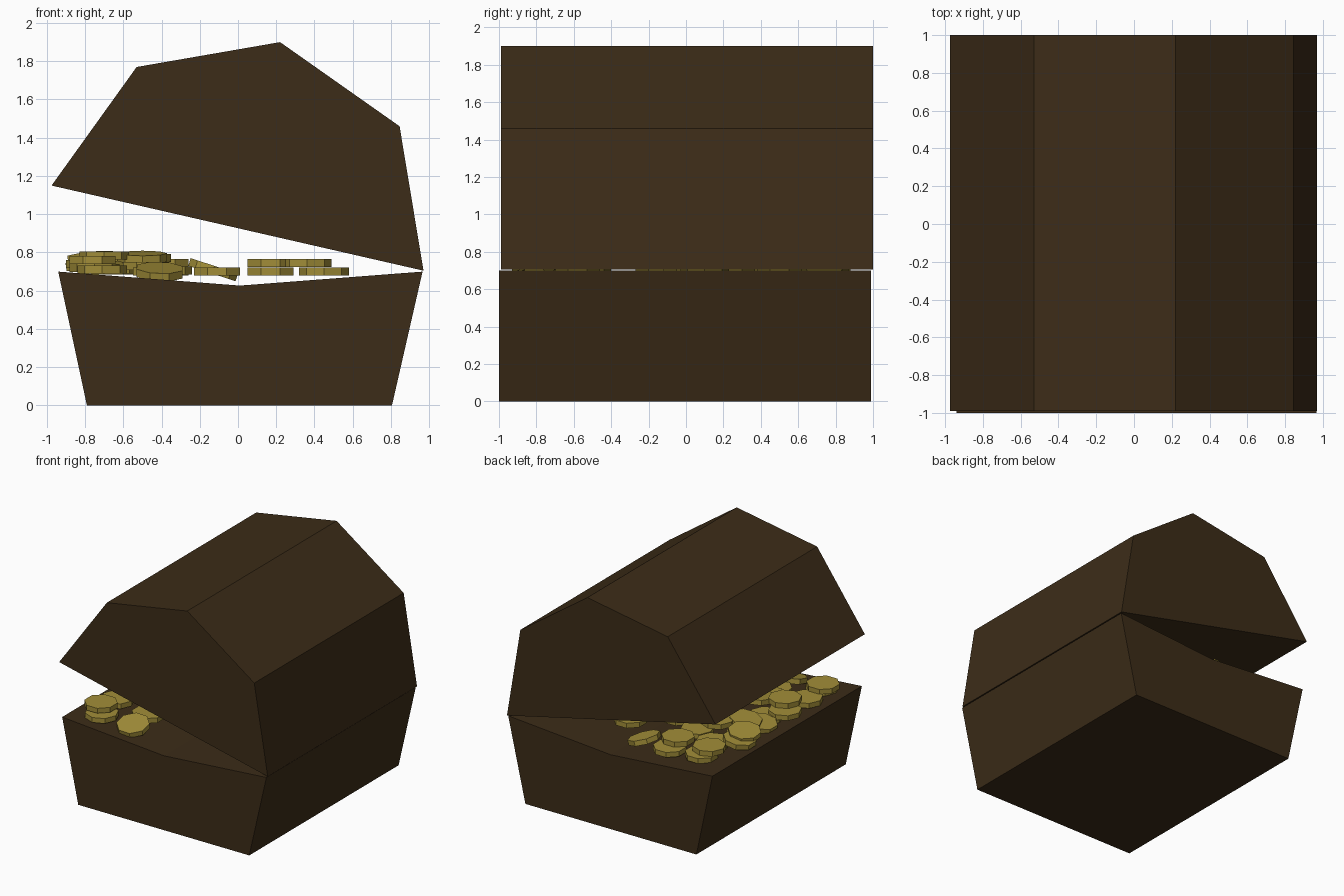
import bpy, bmesh, math, random
from mathutils import Matrix

if "Cube" in bpy.data.objects:
    bpy.data.objects.remove(bpy.data.objects["Cube"])

random.seed(4)


def material(name, color):
    m = bpy.data.materials.new(name)
    m.diffuse_color = (*color, 1)
    m.use_nodes = True
    m.node_tree.nodes["Principled BSDF"].inputs["Base Color"].default_value = m.diffuse_color
    return m


wood = material("dark_wood", (0.045, 0.025, 0.009))
gold = material("gold", (0.36, 0.27, 0.04))


def finish(bm, name, mat):
    bmesh.ops.recalc_face_normals(bm, faces=bm.faces)
    mesh = bpy.data.meshes.new(name)
    bm.to_mesh(mesh)
    bm.free()
    mesh.materials.append(mat)
    ob = bpy.data.objects.new(name, mesh)
    bpy.context.collection.objects.link(ob)
    return ob


def extrude_profile(name, profile, y0, y1, mat):
    """Closed prism: an x-z outline carried from y0 to y1."""
    bm = bmesh.new()
    a = [bm.verts.new((x, y0, z)) for x, z in profile]
    b = [bm.verts.new((x, y1, z)) for x, z in profile]
    bm.faces.new(a)
    bm.faces.new(b[::-1])
    n = len(profile)
    for i in range(n):
        j = (i + 1) % n
        bm.faces.new((a[i], b[i], b[j], a[j]))
    return finish(bm, name, mat)


# Chest body with a sagging top, and the faceted lid hinged on the right
extrude_profile("chest_body", [(-0.79, 0), (0.805, 0), (0.965, 0.70),
                               (0.01, 0.627), (-0.94, 0.70)], -1.0, 0.99, wood)
extrude_profile("chest_lid", [(-0.975, 1.15), (0.97, 0.705), (0.845, 1.46),
                              (0.22, 1.90), (-0.53, 1.77)], -0.99, 1.0, wood)


def coin(x, y, z, tilt_x=0, tilt_y=0):
    bm = bmesh.new()
    m = (Matrix.Translation((x, y, z))
         @ Matrix.Rotation(math.radians(tilt_y), 4, 'Y')
         @ Matrix.Rotation(math.radians(tilt_x), 4, 'X')
         @ Matrix.Rotation(random.choice((0, math.pi / 8)), 4, 'Z'))
    bmesh.ops.create_cone(bm, cap_ends=True, segments=8, radius1=0.13,
                          radius2=0.13, depth=0.042, matrix=m)
    finish(bm, "coin", gold)


# Coins: x, y, z and optional tilts in degrees
coins = [
    # heap along the open left side
    (-0.71, -0.80, 0.71), (-0.76, -0.74, 0.76), (-0.75, -0.53, 0.72),
    (-0.41, -0.81, 0.70, 14, 2), (-0.43, -0.58, 0.70),
    (-0.70, -0.32, 0.785), (-0.77, -0.22, 0.74), (-0.66, -0.12, 0.71),
    (-0.50, -0.25, 0.775, 6, 0), (-0.48, -0.40, 0.73), (-0.72, 0.03, 0.72, 0, -10),
    (-0.64, 0.12, 0.76, 0, -12), (-0.50, 0.05, 0.71), (-0.78, 0.40, 0.74, 0, -8),
    (-0.77, 0.32, 0.77, -6, -6), (-0.70, 0.24, 0.715), (-0.48, 0.26, 0.77),
    (-0.65, 0.72, 0.705), (-0.68, 0.66, 0.75), (-0.60, 0.50, 0.71),
    (-0.38, 0.76, 0.70), (-0.38, 0.65, 0.745), (-0.37, 0.38, 0.705),
    # scattered coins towards the hinge
    (-0.13, 0.74, 0.71, 0, 18), (-0.11, 0.25, 0.70), (-0.11, -0.15, 0.70),
    (0.17, 0.50, 0.70), (0.45, 0.10, 0.70), (0.17, 0.00, 0.70),
    (0.17, 0.10, 0.745), (0.36, 0.05, 0.745),
]
for c in coins:
    coin(*c)
